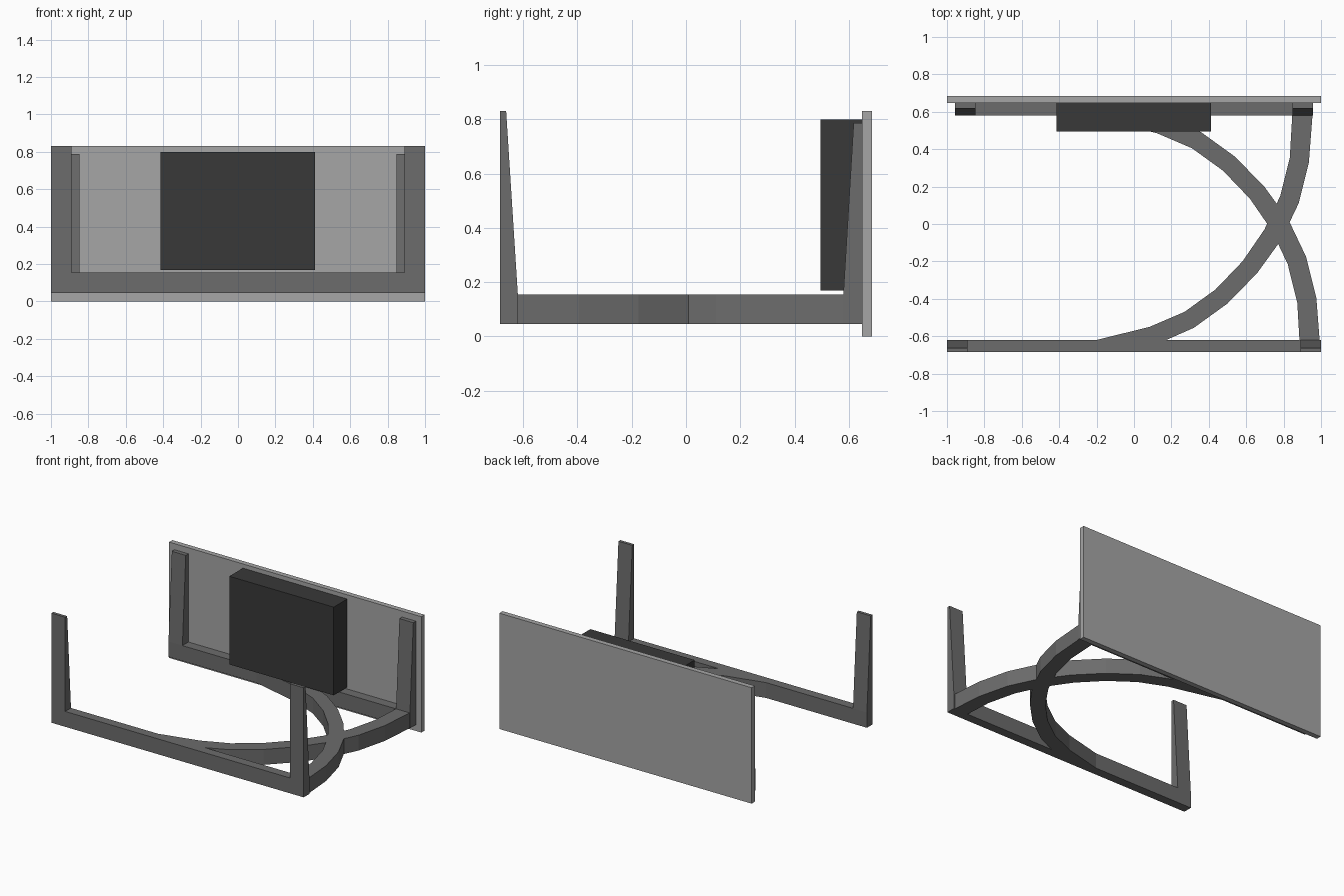
import bpy, bmesh

if "Cube" in bpy.data.objects:
    bpy.data.objects.remove(bpy.data.objects["Cube"])


def material(name, g):
    m = bpy.data.materials.new(name)
    m.diffuse_color = (g, g, g, 1)
    m.use_nodes = True
    m.node_tree.nodes["Principled BSDF"].inputs["Base Color"].default_value = m.diffuse_color
    return m


FRAME = material("frame_grey", 0.15)
PANEL = material("panel_grey", 0.38)
DARK = material("dark_grey", 0.04)


def prism(name, base, vec, mat):
    """Extrude a planar outline along vec."""
    bm = bmesh.new()
    face = bm.faces.new([bm.verts.new(p) for p in base])
    ext = bmesh.ops.extrude_face_region(bm, geom=[face], use_keep_orig=True)
    top = [v for v in ext["geom"] if isinstance(v, bmesh.types.BMVert)]
    bmesh.ops.translate(bm, verts=top, vec=vec)
    bmesh.ops.recalc_face_normals(bm, faces=bm.faces)
    me = bpy.data.meshes.new(name)
    bm.to_mesh(me)
    bm.free()
    me.materials.append(mat)
    ob = bpy.data.objects.new(name, me)
    bpy.context.collection.objects.link(ob)
    return ob


def box(name, x, y, z, mat):
    base = [(x[0], y[0], z[0]), (x[1], y[0], z[0]), (x[1], y[1], z[0]), (x[0], y[1], z[0])]
    return prism(name, base, (0, 0, z[1] - z[0]), mat)


Z0, Z1 = 0.045, 0.155


def u_frame(name, half, outer, inner, tip, top):
    """Cross bar with a tapered post at either end."""
    box(name + "_bar", (-half, half), sorted((outer, inner)), (Z0, Z1), FRAME)
    for side, x in (("left", -half), ("right", half - 0.11)):
        profile = [(x, outer, Z1), (x, inner, Z1), (x, tip, top), (x, outer, top)]
        prism(f"{name}_{side}_post", profile, (0.11, 0, 0), FRAME)


# Front and rear U frames
u_frame("front_frame", 1.0, -0.685, -0.62, -0.663, 0.83)
u_frame("rear_frame", 0.957, 0.648, 0.58, 0.618, 0.787)

# Curved crossing braces: same outline, mirrored and shifted
inner_edge = [(0.848, 0.615), (0.833, 0.355), (0.782, 0.15), (0.697, -0.03), (0.58, -0.20),
              (0.436, -0.35), (0.27, -0.47), (0.083, -0.55), (-0.2, -0.62), (-0.4, -0.67)]
outer_edge = [(0.957, 0.615), (0.935, 0.33), (0.88, 0.11), (0.787, -0.085), (0.658, -0.263),
              (0.50, -0.425), (0.32, -0.555), (0.12, -0.643), (-0.04, -0.68)]
outline = inner_edge + outer_edge[::-1]
prism("brace_a", [(x, y, Z0) for x, y in outline], (0, 0, Z1 - Z0), FRAME)
prism("brace_b", [(x + 0.04, -y - 0.065, Z0) for x, y in outline], (0, 0, Z1 - Z0), FRAME)

# Rear panel and the dark box mounted on it
box("rear_panel", (-1, 1), (0.648, 0.685), (0, 0.83), PANEL)
box("mounted_box", (-0.415, 0.412), (0.495, 0.648), (0.168, 0.80), DARK)
